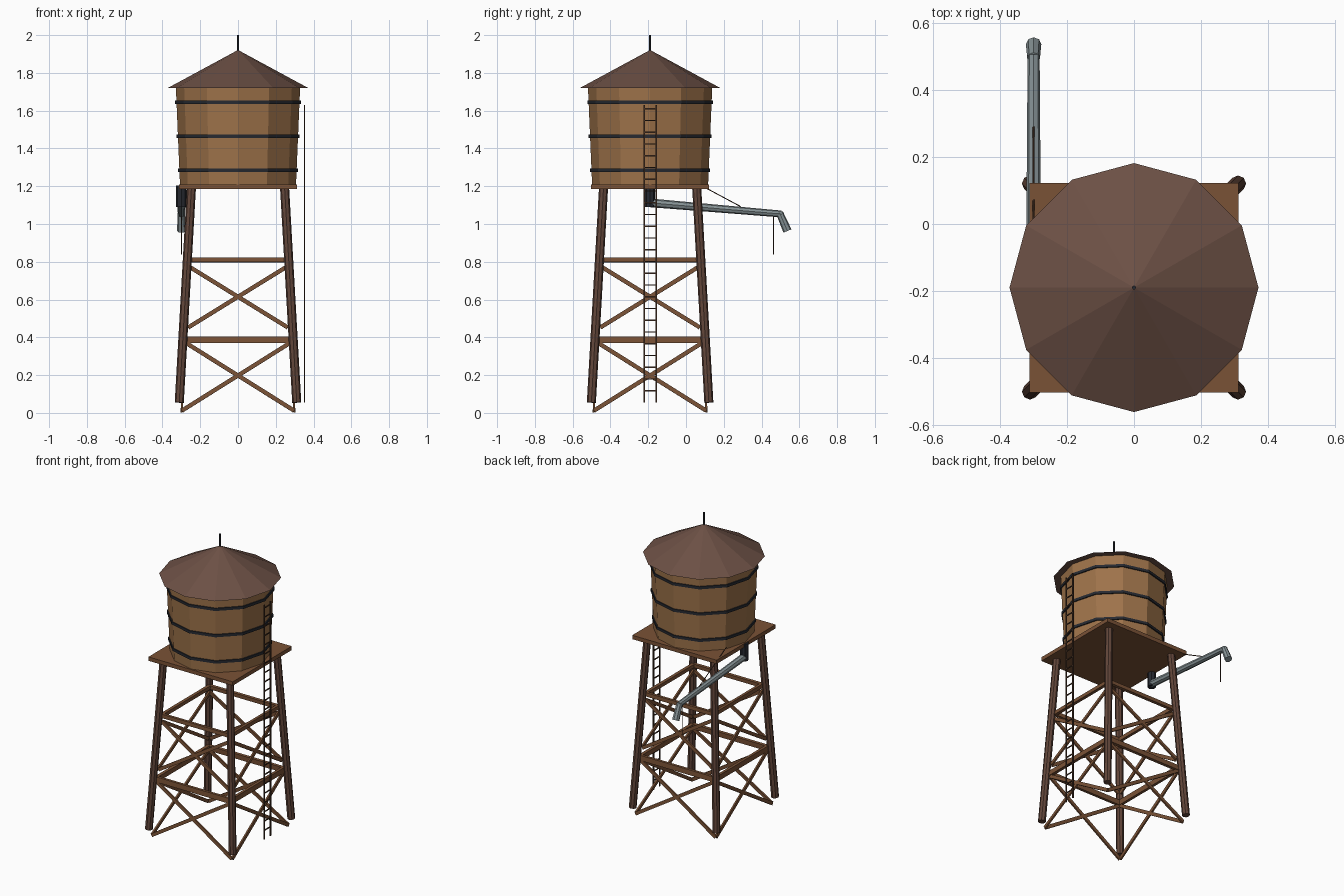
import bpy, math
from mathutils import Vector, Matrix

if "Cube" in bpy.data.objects:
    bpy.data.objects.remove(bpy.data.objects["Cube"])

CY = -0.19  # tower centre in y


def material(name, rgb):
    m = bpy.data.materials.new(name)
    lin = [(c / 255 / 12.92 if c < 11 else ((c / 255 + 0.055) / 1.055) ** 2.4) for c in rgb]
    m.diffuse_color = (*lin, 1)
    m.use_nodes = True
    m.node_tree.nodes["Principled BSDF"].inputs["Base Color"].default_value = m.diffuse_color
    return m


ROOF = material("roof_brown", (108, 80, 69))
TANK = material("tank_wood", (158, 115, 74))
LEG = material("leg_brown", (98, 70, 58))
PLANK = material("plank_brown", (122, 82, 54))
METAL = material("pipe_grey", (134, 146, 149))
IRON = material("black_iron", (38, 41, 48))
CABLE = material("dark_cable", (72, 50, 36))


def add(name, verts, faces, mat):
    me = bpy.data.meshes.new(name)
    me.from_pydata(verts, [], faces)
    me.materials.append(mat)
    ob = bpy.data.objects.new(name, me)
    bpy.context.collection.objects.link(ob)
    return ob


def lathe(name, rings, n, mat, frame=Matrix(), closed=False):
    """Stack of n-sided rings (radius, height), capped or closed into a loop."""
    verts = [frame @ Vector((r * math.cos(2 * math.pi * i / n), r * math.sin(2 * math.pi * i / n), z))
             for r, z in rings for i in range(n)]
    k = len(rings)
    faces = [(a * n + i, a * n + (i + 1) % n, (a + 1) % k * n + (i + 1) % n, (a + 1) % k * n + i)
             for a in range(k if closed else k - 1) for i in range(n)]
    if not closed:
        faces += [tuple(range(n))[::-1], tuple(range((k - 1) * n, k * n))]
    return add(name, verts, faces, mat)


def rod(name, a, b, r1, r2, n, mat):
    a, b = Vector(a), Vector(b)
    frame = Matrix.Translation(a) @ (b - a).to_track_quat('Z', 'Y').to_matrix().to_4x4()
    return lathe(name, [(r1, 0), (r2, (b - a).length)], n, mat, frame)


def beam(name, a, b, normal, width, depth, mat):
    """Rectangular bar from a to b, its depth along the given normal."""
    a, b = Vector(a), Vector(b)
    d = (b - a).normalized()
    side = d.cross(Vector(normal)).normalized()
    out = side.cross(d)
    verts = [p + side * s * width / 2 + out * t * depth / 2
             for p in (a, b) for s, t in ((-1, -1), (1, -1), (1, 1), (-1, 1))]
    faces = [(0, 1, 2, 3), (7, 6, 5, 4)] + [(i, i + 4, (i + 1) % 4 + 4, (i + 1) % 4) for i in range(4)]
    return add(name, verts, faces, mat)


AXIS = Matrix.Translation((0, CY, 0))

# Roof and spire
lathe("roof", [(0.372, 1.72), (0.006, 1.918)], 12, ROOF, AXIS)
lathe("spire", [(0.006, 1.9), (0.006, 2.0)], 8, IRON, AXIS)

# Tapered tank with iron hoops
lathe("tank", [(0.307, 1.205), (0.329, 1.725)], 12, TANK, AXIS)
for z in (1.285, 1.465, 1.645):
    r = 0.307 + 0.022 * (z - 1.205) / 0.52
    lathe("hoop", [(r - 0.004, z - 0.009), (r + 0.007, z - 0.009),
                   (r + 0.007, z + 0.009), (r - 0.004, z + 0.009)], 12, IRON, AXIS, True)

# Platform
beam("platform", (0, CY - 0.313, 1.197), (0, CY + 0.313, 1.197), (0, 0, 1), 0.626, 0.026, PLANK)


def leg_offset(z):
    return 0.311 - (z - 0.055) * 0.0566


# Splayed legs
for sx in (-1, 1):
    for sy in (-1, 1):
        lo, hi = leg_offset(0.055), leg_offset(1.19)
        rod("leg", (sx * lo, CY + sy * lo, 0.055), (sx * hi, CY + sy * hi, 1.19), 0.024, 0.024, 8, LEG)

# Bracing on the four sides
for k in range(4):
    rot = Matrix.Rotation(k * math.pi / 2, 3, 'Z')

    def at(x, z):
        return rot @ Vector((x, -leg_offset(z) + 0.015, z)) + Vector((0, CY, 0))

    normal = rot @ Vector((0, -1, 0.057))
    for z, half, w in ((0.387, 0.277, 0.034), (0.81, 0.262, 0.025)):
        beam("cross_rail", at(-half, z), at(half, z), normal, w, 0.02, PLANK)
    for z0, h0, z1, h1 in ((0.012, 0.297, 0.372, 0.278), (0.452, 0.264, 0.772, 0.255)):
        for s in (-1, 1):
            beam("diagonal_brace", at(-s * h0, z0), at(s * h1, z1), normal, 0.022, 0.011, PLANK)

# Ladder
LX = 0.352
for s in (-1, 1):
    beam("ladder_rail", (LX, CY + s * 0.032, 0.055), (LX, CY + s * 0.032, 1.63), (1, 0, 0), 0.008, 0.006, CABLE)
for i in range(25):
    z = 0.117 + i * 0.0622
    beam("ladder_rung", (LX, CY - 0.032, z), (LX, CY + 0.032, z), (1, 0, 0), 0.007, 0.005, CABLE)

# Valve, spout and drooping nozzle
SX = -0.3
rod("valve", (SX, CY, 1.09), (SX, CY, 1.205), 0.027, 0.027, 8, IRON)
rod("spout_pipe", (SX, CY, 1.112), (SX, 0.505, 1.053), 0.023, 0.018, 8, METAL)
rod("spout_nozzle", (SX, 0.495, 1.06), (SX, 0.537, 0.963), 0.019, 0.023, 8, METAL)

# Support cable and pull rope
rod("support_cable", (SX, 0.0, 1.247), (SX, 0.29, 1.092), 0.003, 0.003, 6, CABLE)
rod("pull_rope", (SX, 0.463, 0.838), (SX, 0.463, 1.055), 0.003, 0.003, 6, CABLE)

# Consistent outward faces
import bmesh
for ob in bpy.context.collection.objects:
    bm = bmesh.new()
    bm.from_mesh(ob.data)
    bmesh.ops.recalc_face_normals(bm, faces=bm.faces)
    bm.to_mesh(ob.data)
    bm.free()
